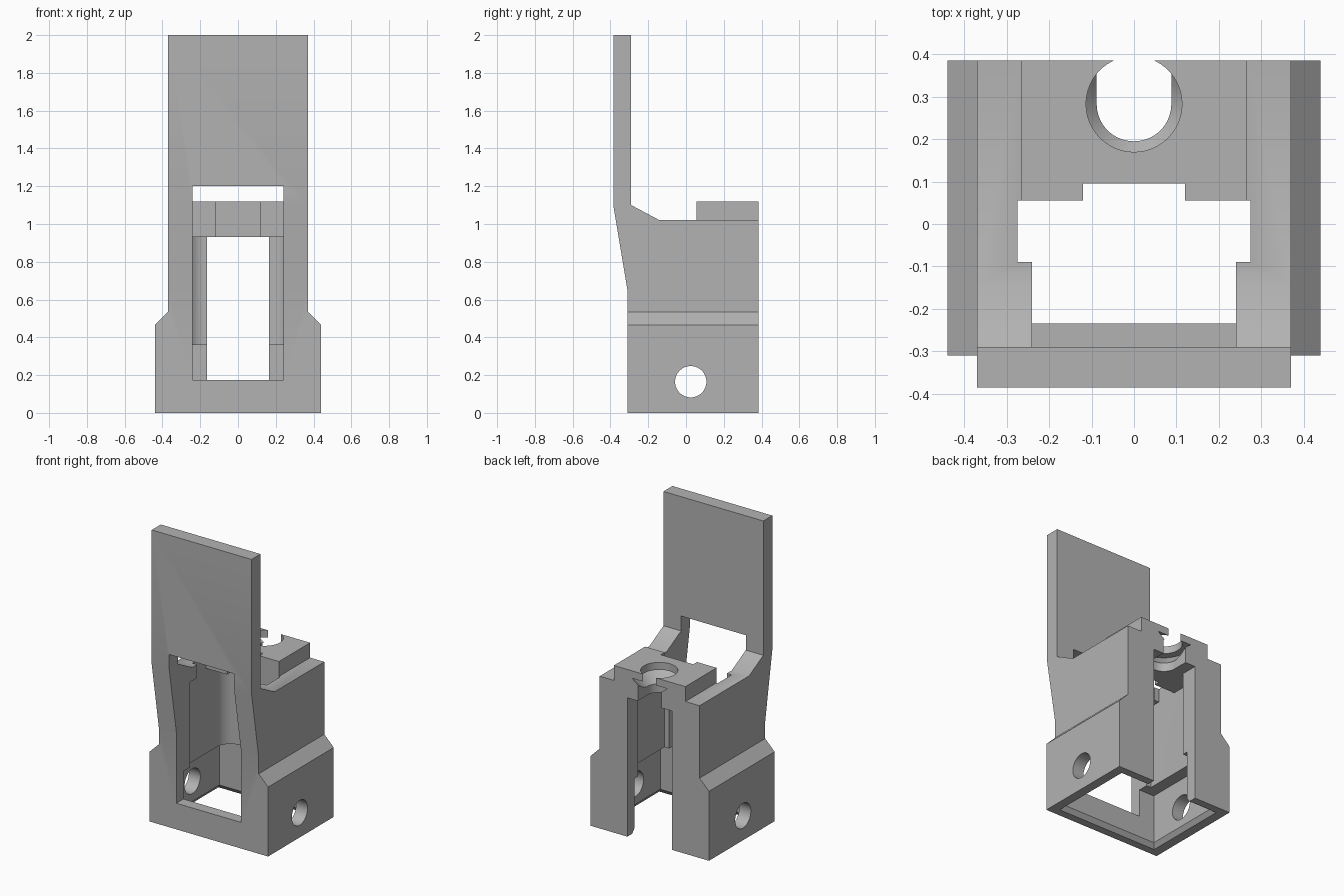
import bpy
import bmesh
import math
from mathutils import Vector

cube = bpy.data.objects.get("Cube")
if cube:
    bpy.data.objects.remove(cube, do_unlink=True)

grey = bpy.data.materials.new("plain_grey")
grey.use_nodes = True
GREY = (0.45, 0.45, 0.45, 1)
grey.diffuse_color = GREY
grey.node_tree.nodes["Principled BSDF"].inputs["Base Color"].default_value = GREY


def loft(name, rings):
    """Closed solid from matching rings of 3D points."""
    bm = bmesh.new()
    loops = [[bm.verts.new(p) for p in ring] for ring in rings]
    n = len(loops[0])
    bm.faces.new(loops[0])
    bm.faces.new(loops[-1])
    for a, b in zip(loops, loops[1:]):
        for i in range(n):
            j = (i + 1) % n
            bm.faces.new((a[i], a[j], b[j], b[i]))
    bmesh.ops.recalc_face_normals(bm, faces=bm.faces)
    mesh = bpy.data.meshes.new(name)
    bm.to_mesh(mesh)
    bm.free()
    mesh.materials.append(grey)
    obj = bpy.data.objects.new(name, mesh)
    bpy.context.collection.objects.link(obj)
    return obj


def prism(name, points, axis, low, high):
    """Extrude a 2D outline along the x, y or z axis."""
    def place(p, h):
        v = list(p)
        v.insert("xyz".index(axis), h)
        return Vector(v)
    return loft(name, [[place(p, h) for p in points] for h in (low, high)])


def rect(x, y0, y1):
    return [(-x, y0), (x, y0), (x, y1), (-x, y1)]


def box(name, x, y0, y1, z0, z1):
    return prism(name, rect(x, y0, y1), "z", z0, z1)


def circle(r, cx=0, cy=0, n=64):
    return [(cx + r * math.cos(math.tau * i / n),
             cy + r * math.sin(math.tau * i / n)) for i in range(n)]


def arch(r, cy, y_end, n=32):
    """Slot outline: half round towards the front, straight to the back."""
    arc = [(r * math.cos(math.pi + math.pi * i / n),
            cy + r * math.sin(math.pi + math.pi * i / n)) for i in range(n + 1)]
    return arc + [(r, y_end), (-r, y_end)]


def combine(target, tool, operation):
    mod = target.modifiers.new(operation.lower(), "BOOLEAN")
    mod.operation = operation
    mod.solver = "EXACT"
    mod.object = tool
    bpy.context.view_layer.objects.active = target
    bpy.ops.object.modifier_apply(modifier=mod.name)
    bpy.data.objects.remove(tool, do_unlink=True)


# Outer body: side outline crossed with front outline
side = [(-.31, 0), (.385, 0), (.385, 1.02), (-.14, 1.02), (-.29, 1.1),
        (-.29, 2), (-.385, 2), (-.385, 1.1), (-.31, .65)]
half = [(.44, 0), (.44, .465), (.37, .535), (.37, 2.1)]
front = half + [(-x, z) for x, z in reversed(half)]
bracket = prism("mounting_bracket", side, "x", -.6, .6)
combine(bracket, prism("front_outline", front, "y", -.6, .6), "INTERSECT")

# Raised clamp block on top
combine(bracket, box("clamp_block", .265, .055, .385, .95, 1.12), "UNION")

# Front window
combine(bracket, box("window_cut", .24, -.6, -.08, .175, 1.2), "DIFFERENCE")

# Lower pocket with a flared bottom edge
pocket = [(.385, -.265, .34, -.01), (.355, -.235, .31, .03),
          (.355, -.235, .31, .36)]
combine(bracket, loft("pocket_cut", [[(x, y, z) for x, y in rect(w, a, b)]
                                     for w, a, b, z in pocket]), "DIFFERENCE")

# Main chamber with rounded rear corners
R = .1
corner = [(.175 + R * math.cos(math.pi / 2 * i / 12),
           .17 + R * math.sin(math.pi / 2 * i / 12)) for i in range(13)]
chamber = [(-.275, -.165), (.275, -.165)] + corner
chamber += [(-x, y) for x, y in reversed(corner)]
combine(bracket, prism("chamber_cut", chamber, "z", .34, .93), "DIFFERENCE")

# Open top of the chamber and notch in the clamp block
combine(bracket, box("top_cut", .275, -.09, .055, .9, 1.2), "DIFFERENCE")
combine(bracket, box("notch_cut", .12, .04, .095, .9, 1.2), "DIFFERENCE")

# Rear slot
combine(bracket, box("rear_slot_cut", .165, .2, .6, -.1, .93), "DIFFERENCE")

# Clamp opening: round mouth, conical groove, straight neck
combine(bracket, prism("mouth_cut", circle(.113, 0, .283), "z", 1.03, 1.2),
        "DIFFERENCE")
cone = [[(x, y, z) for x, y in circle(r, 0, .283)]
        for r, z in ((.08, .98), (.165, 1.07))]
combine(bracket, loft("groove_cut", cone), "DIFFERENCE")
combine(bracket, prism("neck_cut", arch(.088, .283, .6), "z", .9, 1.03),
        "DIFFERENCE")

# Cross holes through both side walls
combine(bracket, prism("cross_hole_cut", circle(.083, .025, .165), "x", -.6, .6),
        "DIFFERENCE")

bpy.ops.object.select_all(action="DESELECT")
bracket.select_set(True)
bpy.context.view_layer.objects.active = bracket
bpy.ops.object.shade_smooth_by_angle(angle=math.radians(30))
